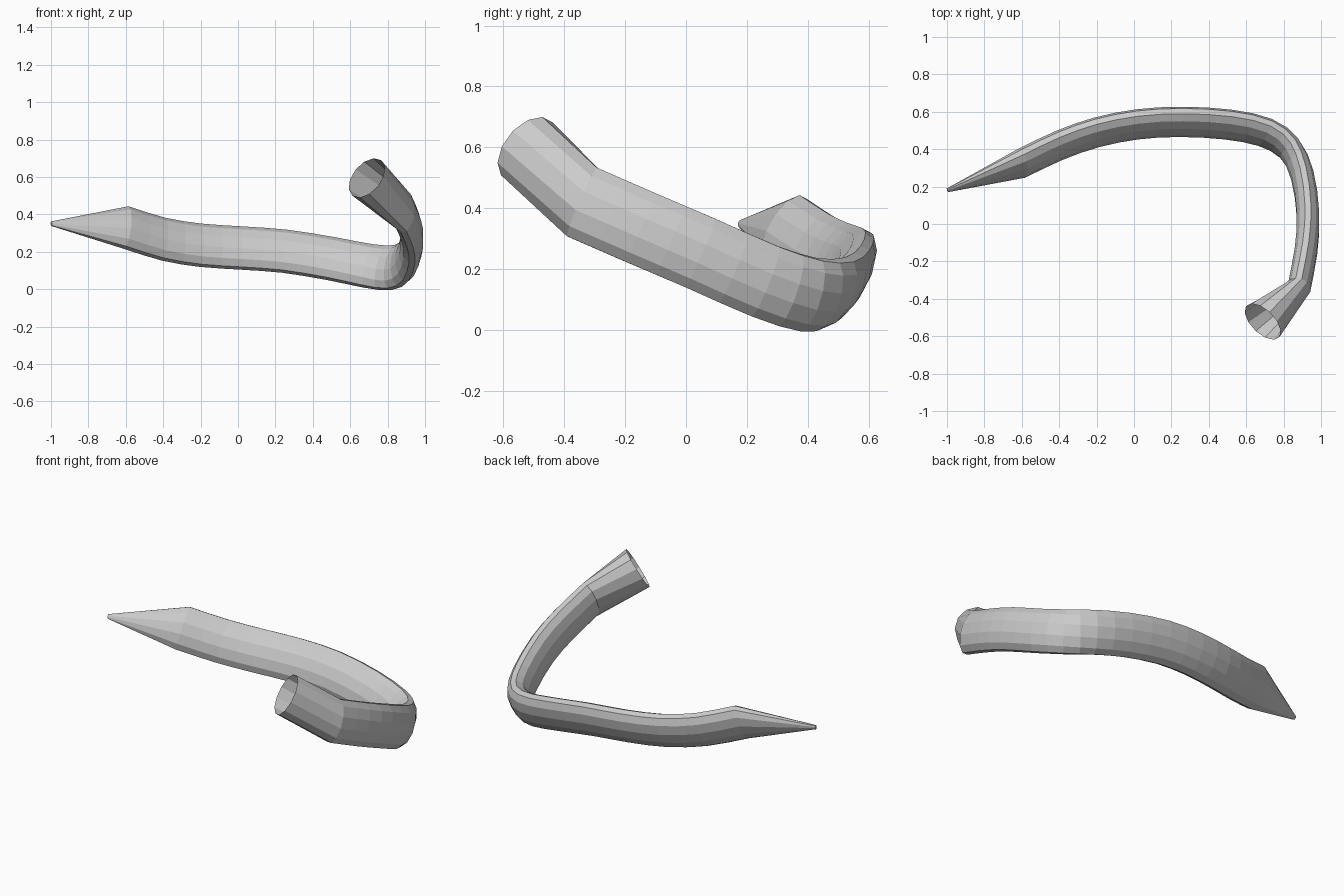
import bpy, bmesh
from math import sin, cos, pi
from mathutils import Vector

if "Cube" in bpy.data.objects:
    bpy.data.objects.remove(bpy.data.objects["Cube"])

SIDES = 12
UP = Vector((0.0, 0.46, 0.87))

# centre line of the bent bar, from spike end to socket end
path = [Vector(p) for p in [
    (-0.60, 0.325, 0.33), (-0.40, 0.42, 0.268), (-0.20, 0.49, 0.235),
    (0.02, 0.533, 0.22), (0.25, 0.546, 0.203), (0.50, 0.532, 0.163),
    (0.70, 0.49, 0.124), (0.83, 0.405, 0.116), (0.90, 0.26, 0.16),
    (0.93, 0.05, 0.252), (0.92, -0.14, 0.333), (0.883, -0.34, 0.42)]]


def spline(pts, steps):
    ext = [2 * pts[0] - pts[1]] + pts + [2 * pts[-1] - pts[-2]]
    out = []
    for i in range(1, len(ext) - 2):
        a, b, c, d = ext[i - 1:i + 3]
        for k in range(steps):
            t = k / steps
            out.append(0.5 * (2 * b + (c - a) * t + (2 * a - 5 * b + 4 * c - d) * t * t
                              + (3 * b - a - 3 * c + d) * t ** 3))
    return out + [pts[-1]]


def ring(centre, tangent, half_width, half_height):
    t = tangent.normalized()
    side = t.cross(UP).normalized()
    up = side.cross(t)
    return [centre + side * half_width * cos(2 * pi * (k + 0.5) / SIDES)
            + up * half_height * sin(2 * pi * (k + 0.5) / SIDES) for k in range(SIDES)]


def loft(name, rings, cap_first=False):
    bm = bmesh.new()
    rows = [[bm.verts.new(p) for p in r] for r in rings]
    for a, b in zip(rows, rows[1:]):
        for k in range(SIDES):
            n = (k + 1) % SIDES
            bm.faces.new((a[k], a[n], b[n], b[k]))
    if cap_first:
        bm.faces.new(rows[0])
    bmesh.ops.recalc_face_normals(bm, faces=bm.faces)
    mesh = bpy.data.meshes.new(name)
    bm.to_mesh(mesh)
    bm.free()
    obj = bpy.data.objects.new(name, mesh)
    bpy.context.collection.objects.link(obj)
    return obj


# curved oval bar
pts = spline(path, 2)
last = len(pts) - 1
bar = [ring(p, pts[min(i + 1, last)] - pts[max(i - 1, 0)], 0.062, 0.127)
       for i, p in enumerate(pts)]
loft("curved_bar", bar)

# pointed spike
tip = Vector((-0.998, 0.18, 0.35))
loft("spike", [ring(tip, path[0] - tip, 0.01, 0.013), bar[0]], cap_first=True)

# flared socket, open at the round end
mouth = Vector((0.688, -0.522, 0.595))
loft("socket", [bar[-1], ring(mouth, Vector((-0.61, -0.61, 0.51)), 0.122, 0.122)])
